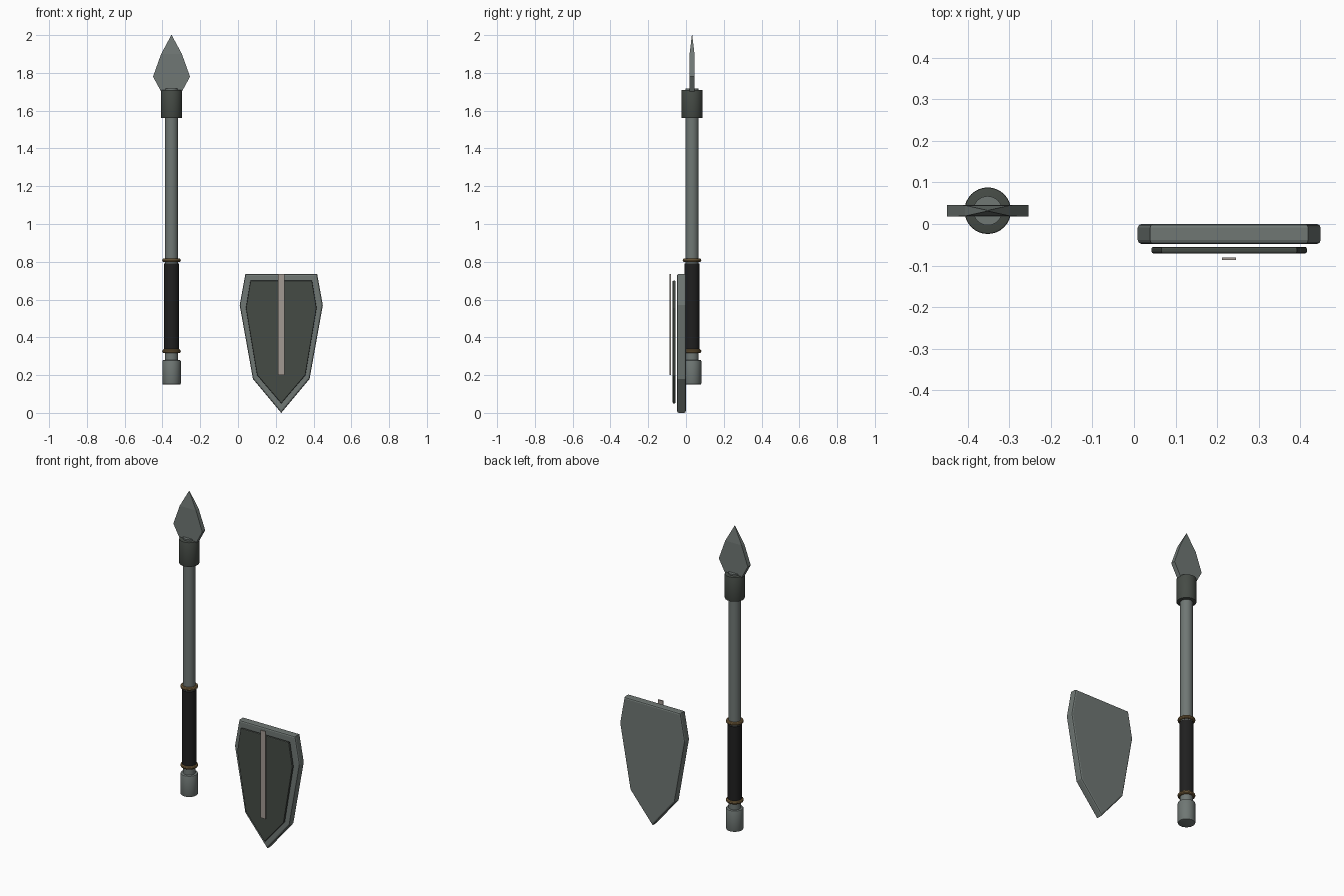
import bpy, bmesh, math
from mathutils import Matrix, Vector

if "Cube" in bpy.data.objects:
    bpy.data.objects.remove(bpy.data.objects["Cube"])


def material(name, rgb):
    m = bpy.data.materials.new(name)
    m.diffuse_color = (*rgb, 1)
    m.use_nodes = True
    m.node_tree.nodes["Principled BSDF"].inputs["Base Color"].default_value = m.diffuse_color
    return m


STEEL = material("grey steel", (0.16, 0.185, 0.175))
DARK = material("dark iron", (0.06, 0.07, 0.06))
LEATHER = material("black leather", (0.014, 0.014, 0.014))
BRASS = material("dull brass", (0.21, 0.135, 0.055))
PALE = material("pale trim", (0.36, 0.32, 0.29))

SX, SY = -0.352, 0.032   # spear axis
CX = 0.229               # shield centre line


def add(name, bm, mat):
    bmesh.ops.recalc_face_normals(bm, faces=bm.faces)
    me = bpy.data.meshes.new(name)
    bm.to_mesh(me)
    bm.free()
    ob = bpy.data.objects.new(name, me)
    bpy.context.collection.objects.link(ob)
    me.materials.append(mat)
    return ob


def smooth(ob):
    bpy.ops.object.select_all(action='DESELECT')
    ob.select_set(True)
    bpy.context.view_layer.objects.active = ob
    bpy.ops.object.shade_smooth_by_angle(angle=math.radians(35))


def rod(name, r, z0, z1, mat, bevel=0.0):
    bm = bmesh.new()
    bmesh.ops.create_cone(bm, cap_ends=True, segments=32, radius1=r, radius2=r, depth=z1 - z0,
                          matrix=Matrix.Translation((SX, SY, (z0 + z1) / 2)))
    if bevel:
        rims = [e for e in bm.edges if abs(e.verts[0].co.z - e.verts[1].co.z) < 1e-5]
        bmesh.ops.bevel(bm, geom=rims, offset=bevel, segments=2, profile=0.5, affect='EDGES')
    smooth(add(name, bm, mat))


def plate(name, half, y0, y1, mat, bevel):
    """Mirrored outline (half width, z) extruded along y, with rounded rims."""
    outline = half + [(-x, z) for x, z in reversed(half) if x > 0]
    bm = bmesh.new()
    face = bm.faces.new([bm.verts.new((CX + x, y0, z)) for x, z in outline])
    ext = bmesh.ops.extrude_face_region(bm, geom=[face])
    bmesh.ops.translate(bm, vec=Vector((0, y1 - y0, 0)),
                        verts=[v for v in ext["geom"] if isinstance(v, bmesh.types.BMVert)])
    if bevel:
        rims = [e for e in bm.edges if abs(e.verts[0].co.y - e.verts[1].co.y) < 1e-5]
        bmesh.ops.bevel(bm, geom=rims, offset=bevel, segments=2, profile=0.5, affect='EDGES')
    add(name, bm, mat)


# Spear shaft, grip, pommel and collar
rod("spear_shaft", 0.035, 0.25, 1.718, STEEL)
rod("spear_grip", 0.04, 0.325, 0.79, LEATHER)
rod("spear_pommel", 0.049, 0.15, 0.28, STEEL, 0.006)
rod("spear_collar", 0.056, 1.56, 1.71, DARK, 0.004)

# Brass rings at both ends of the grip
for name, z in (("lower_ring", 0.327), ("upper_ring", 0.808)):
    bpy.ops.mesh.primitive_torus_add(location=(SX, SY, z), major_radius=0.039, minor_radius=0.0105,
                                     major_segments=32, minor_segments=10)
    ring = bpy.context.object
    ring.name = name
    ring.data.materials.append(BRASS)
    smooth(ring)

# Spear head: rectangular rings (z, half width, half thickness) up to the tip
bm = bmesh.new()
rings = []
for z, w, t in ((1.69, 0.049, 0.014), (1.78, 0.098, 0.014), (1.90, 0.055, 0.013), (2.0, 0.001, 0.001)):
    rings.append([bm.verts.new((SX + sx * w, SY + sy * t, z))
                  for sx, sy in ((-1, -1), (1, -1), (1, 1), (-1, 1))])
for a, b in zip(rings, rings[1:]):
    for i in range(4):
        j = (i + 1) % 4
        bm.faces.new((a[i], a[j], b[j], b[i]))
bm.faces.new(rings[0][::-1])
bm.faces.new(rings[-1])
add("spear_head", bm, STEEL)

# Shield body, raised front panel and central strip
plate("shield_body", [(0.0, 0.0), (0.15, 0.18), (0.22, 0.57), (0.19, 0.735)], 0.0, -0.048, STEEL, 0.009)
plate("shield_panel", [(0.0, 0.05), (0.128, 0.2), (0.187, 0.555), (0.163, 0.70)],
      -0.055, -0.071, DARK, 0.005)
plate("shield_strip", [(0.017, 0.2), (0.017, 0.735)], -0.080, -0.087, PALE, 0)
